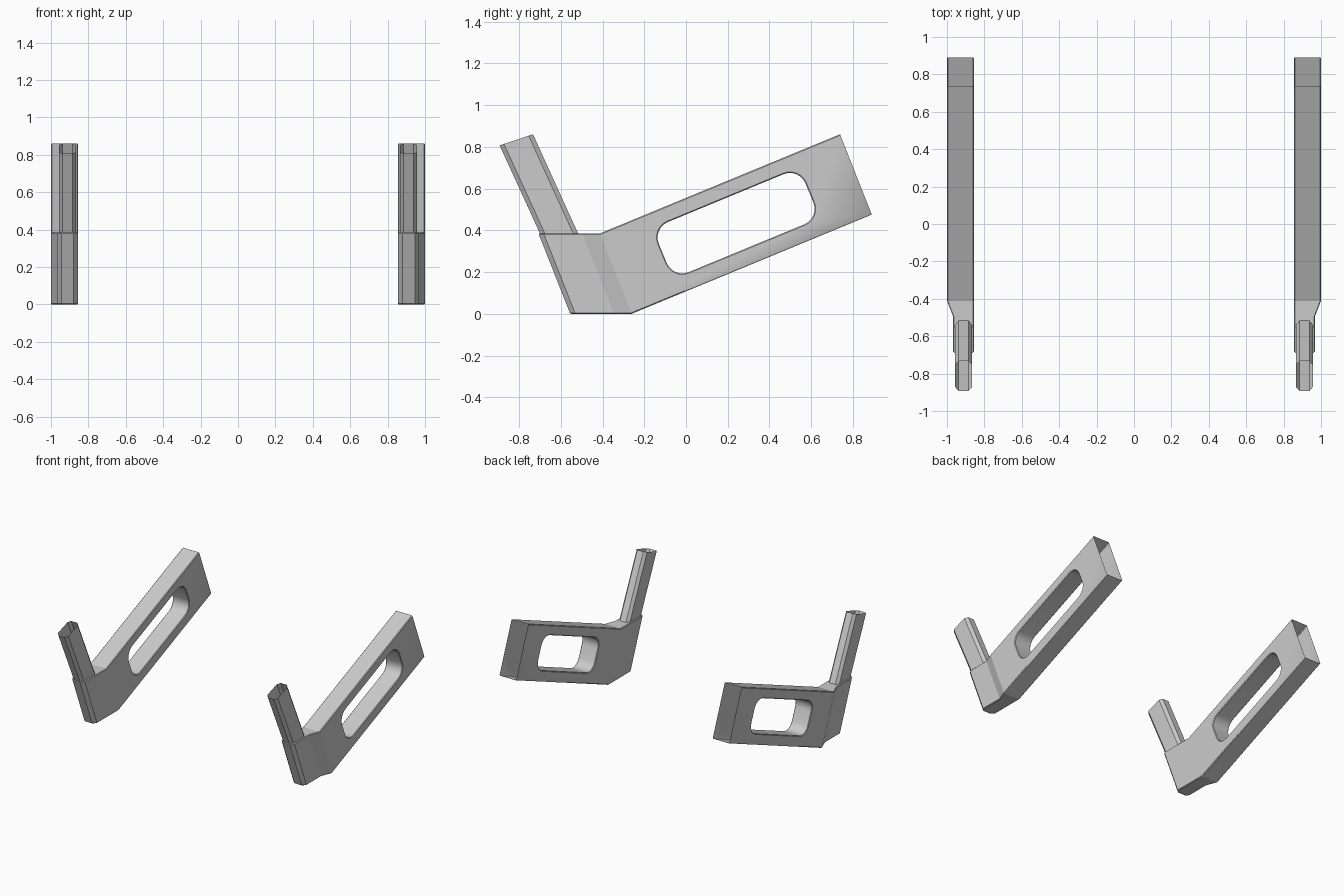
import bpy, bmesh, math
from mathutils import Vector

if "Cube" in bpy.data.objects:
    bpy.data.objects.remove(bpy.data.objects["Cube"])


def make(name, bm):
    bmesh.ops.recalc_face_normals(bm, faces=bm.faces)
    me = bpy.data.meshes.new(name)
    bm.to_mesh(me)
    bm.free()
    ob = bpy.data.objects.new(name, me)
    bpy.context.collection.objects.link(ob)
    return ob


def activate(ob):
    bpy.ops.object.select_all(action='DESELECT')
    ob.select_set(True)
    bpy.context.view_layer.objects.active = ob


def tube(bm, low, high):
    """Quads between two matching closed rings."""
    a = [bm.verts.new(p) for p in low]
    b = [bm.verts.new(p) for p in high]
    n = len(a)
    for i in range(n):
        j = (i + 1) % n
        bm.faces.new((a[i], a[j], b[j], b[i]))
    return a, b


def mirror(ob):
    m = ob.modifiers.new("other_side", 'MIRROR')
    m.use_axis = (True, False, False)
    m.use_mirror_merge = False


# Foot and beam: one outline swept along the slanted rise direction
RISE = Vector((0, -0.152, 0.385))
IN, MID, OUT = 0.855, 0.967, 1.0
outline = [(IN, 0.89, 0.475), (IN, -0.26, 0), (IN, -0.345, 0), (IN, -0.53, 0),
           (0.88, -0.555, 0), (0.945, -0.555, 0), (MID, -0.53, 0),
           (MID, -0.345, 0), (OUT, -0.26, 0), (OUT, 0.89, 0.475)]
bm = bmesh.new()
low, high = tube(bm, outline, [Vector(p) + RISE for p in outline])
for r in (low, high):
    bm.faces.new((r[0], r[1], r[8], r[9]))
    bm.faces.new((r[1], r[2], r[7], r[8]))
    bm.faces.new(r[2:8])
beam = make("foot_and_beam", bm)

# Rounded slot cut through the beam
u = Vector((0, 0.924, 0.382))
v = Vector((0, -0.382, 0.924))
centre = Vector((0, 0.24, 0.434))
half_l, half_w, rad = 0.38, 0.13, 0.08
ring = []
for k, (su, sv) in enumerate(((1, 1), (-1, 1), (-1, -1), (1, -1))):
    for i in range(7):
        a = math.radians(90 * k + 15 * i)
        ring.append(centre + u * (su * (half_l - rad) + rad * math.cos(a))
                    + v * (sv * (half_w - rad) + rad * math.sin(a)))
bm = bmesh.new()
a, b = tube(bm, [p + Vector((0.7, 0, 0)) for p in ring],
            [p + Vector((1.2, 0, 0)) for p in ring])
bm.faces.new(a)
bm.faces.new(b)
cutter = make("slot_cutter", bm)
cut = beam.modifiers.new("slot", 'BOOLEAN')
cut.operation = 'DIFFERENCE'
cut.solver = 'EXACT'
cut.object = cutter
activate(beam)
bpy.ops.object.modifier_apply(modifier="slot")
bpy.data.objects.remove(cutter)

# Open the far end of the hollow beam
bm = bmesh.new()
bm.from_mesh(beam.data)
end = [f for f in bm.faces if f.normal.y > 0.7 and f.calc_center_median().y > 0.75]
bmesh.ops.delete(bm, geom=end, context='FACES')
bm.to_mesh(beam.data)
bm.free()
activate(beam)
bpy.ops.object.shade_smooth_by_angle(angle=math.radians(17))
bev = beam.modifiers.new("soft_edges", 'BEVEL')
bev.width = 0.005
bev.segments = 1
bev.limit_method = 'ANGLE'
bev.angle_limit = math.radians(65)
mirror(beam)

# Hollow chamfered post rising from the foot
section = [(0.885, 0), (0.937, 0), (0.956, 0.13), (0.956, 0.87),
           (0.937, 1), (0.885, 1), (0.866, 0.87), (0.866, 0.13)]
bm = bmesh.new()
tube(bm, [(x, -0.70 + 0.183 * t, 0.385) for x, t in section],
     [(x, -0.893 + 0.16 * t, 0.807 + 0.053 * t) for x, t in section])
post = make("post", bm)
mirror(post)
